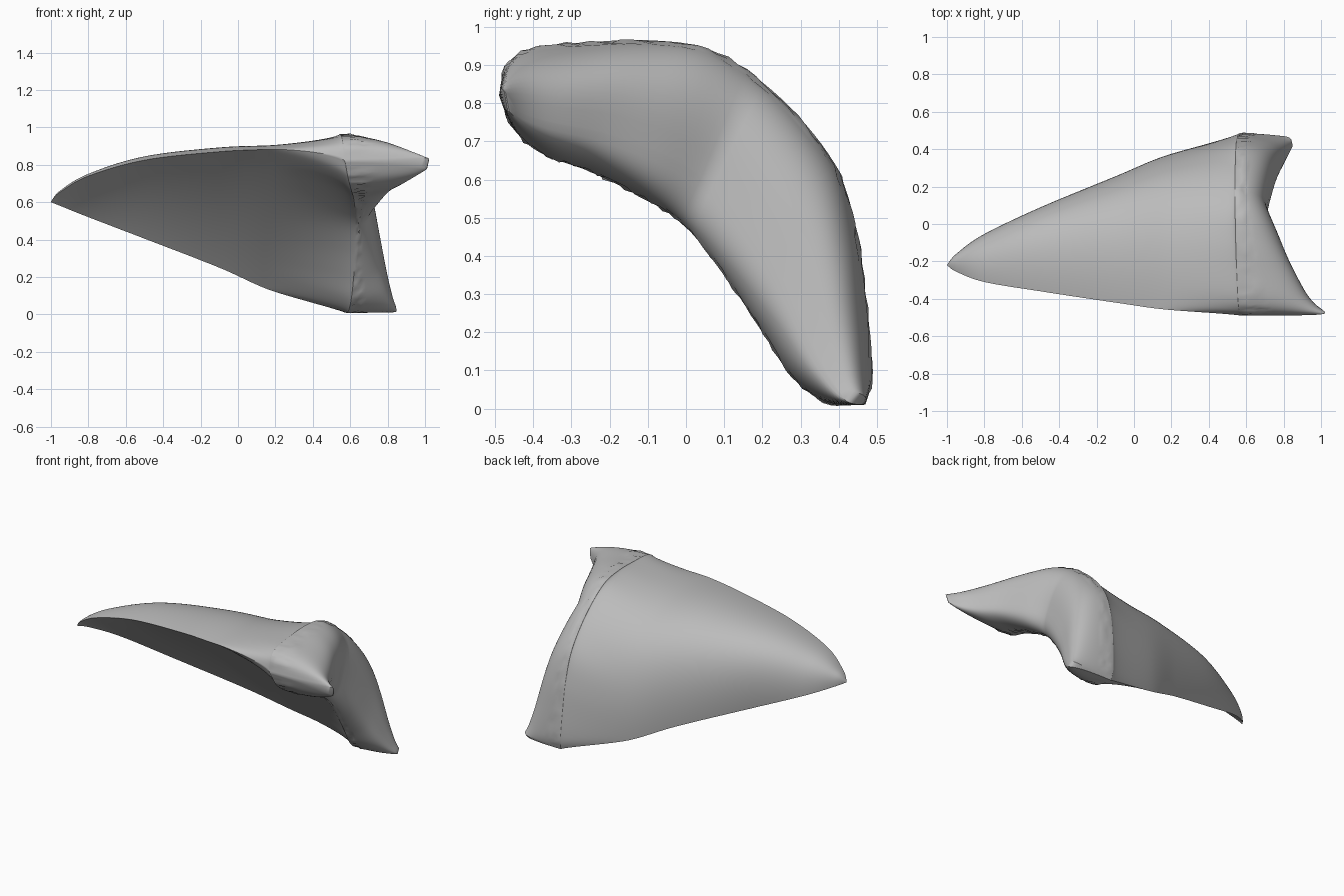
import bpy, bmesh, math, random
from mathutils import Vector

random.seed(4)
if "Cube" in bpy.data.objects:
    bpy.data.objects.remove(bpy.data.objects["Cube"], do_unlink=True)


def make_material(name, value):
    mat = bpy.data.materials.new(name)
    mat.use_nodes = True
    color = (value, value, value, 1)
    mat.diffuse_color = color
    mat.node_tree.nodes["Principled BSDF"].inputs["Base Color"].default_value = color
    return mat


grey = make_material("fossil grey", 0.5)

# Crown sections: x, first edge y z, second edge y z, outer bulge, inner hollow
SECTIONS = [
    (-1.0, -.22, .605, -.22, .60, 0, 0),
    (-.95, -.255, .655, -.16, .58, .045, .005),
    (-.8, -.31, .74, -.055, .52, .115, .01),
    (-.5, -.36, .825, .075, .405, .225, .02),
    (-.1, -.42, .87, .245, .25, .31, .03),
    (.2, -.46, .885, .37, .12, .36, .03),
    (.57, -.475, .91, .45, .03, .4, .05),
]
# Root cross-section (y, z), from the first lobe to the second
ROOT_OUTER = [(-.49, .82), (-.47, .9), (-.4, .945), (-.25, .96), (-.1, .965),
              (.05, .945), (.18, .87), (.3, .76), (.4, .62), (.45, .45),
              (.475, .25), (.485, .08), (.47, .01)]
ROOT_INNER = [(-.49, .82), (-.45, .73), (-.37, .665), (-.25, .62), (-.1, .545),
              (0, .475), (.1, .35), (.2, .2), (.28, .08), (.37, .015), (.47, .01)]
ACROSS = 64      # points over each face
STEPS = 14       # rings between sections
ROOT_RINGS = 18  # rings over the root end


def spline(rows, t):
    """Smooth curve through rows, t from 0 to 1."""
    last = len(rows) - 1
    i = min(int(t * last), last - 1)
    t = t * last - i
    a, b, c, d = [rows[max(0, min(last, i + k))] for k in (-1, 0, 1, 2)]
    return [0.5 * (2 * q + (r - p) * t + (2 * p - 5 * q + 4 * r - s) * t * t
                   + (3 * q - p - 3 * r + s) * t ** 3)
            for p, q, r, s in zip(a, b, c, d)]


def crown_point(row, u, outer):
    """Point on a lens-shaped section, u running between the cutting edges."""
    x, ya, za, yb, zb, bulge, hollow = row
    s = math.sin(math.pi * (u - .5))
    centre = Vector((x, (ya + yb) / 2, (za + zb) / 2))
    half = Vector((0, (yb - ya) / 2, (zb - za) / 2))
    normal = Vector((0, -half.z, half.y))
    if normal.length > 1e-6:
        normal.normalize()
    return centre + half * s + normal * (bulge if outer else hollow) * (1 - s * s)


def root_point(u, outer):
    """Point on the root rim; the inner rim sits further forward."""
    y, z = spline(ROOT_OUTER if outer else ROOT_INNER, u)
    return Vector((.57 + (-.03 if outer else .06) * math.sin(math.pi * u), y, z))


def root_end(u):
    """How far the root reaches: two lobes with a notch between."""
    s = 2 * u - 1
    return .71 + (.38 if s < 0 else .17) * abs(s) ** 1.2


# Crown rings, swelling into the root section
params = [(i / ACROSS, True) for i in range(ACROSS)]
params += [(1 - u, False) for u, _ in params]
rings = []
total = (len(SECTIONS) - 1) * STEPS
for i in range(total):
    row = spline(SECTIONS, i / total)
    f = max(0, min(1, (row[0] - .15) / .42))
    f = f * f * (3 - 2 * f)
    rings.append([crown_point(row, u, o).lerp(root_point(u, o), f) for u, o in params])

# Root rings round over from the rim to the lobed end
for j in range(ROOT_RINGS + 1):
    a = j / ROOT_RINGS * math.pi / 2
    squeeze = math.cos(a) ** .65 if j < ROOT_RINGS else .01
    ring = []
    for u, outer in params:
        v = .5 + (u - .5) * (1 - .2 * (1 - squeeze))
        core = root_point(v, False).lerp(root_point(v, True), .3)
        p = core.lerp(root_point(v, outer), squeeze)
        p.x += (root_end(v) - p.x) * math.sin(a)
        # Chipped enamel line along the rim
        if 1 <= j <= 3 and .05 < u < .95:
            p += Vector([random.uniform(-.005, .005) for _ in range(3)])
        ring.append(p)
    rings.append(ring)

bm = bmesh.new()
loops = [[bm.verts.new(p) for p in ring] for ring in rings]
count = len(params)
for r0, r1 in zip(loops, loops[1:]):
    for k in range(count):
        n = (k + 1) % count
        bm.faces.new((r0[k], r0[n], r1[n], r1[k]))
# Close the narrow end seam between the outer and inner faces
end = loops[-1]
for k in range(ACROSS):
    quad = [end[k], end[k + 1], end[(count - k - 1) % count], end[(count - k) % count]]
    bm.faces.new(list(dict.fromkeys(quad)))
bmesh.ops.remove_doubles(bm, verts=bm.verts, dist=.0005)
bmesh.ops.recalc_face_normals(bm, faces=bm.faces)
mesh = bpy.data.meshes.new("tooth")
bm.to_mesh(mesh)
bm.free()
tooth = bpy.data.objects.new("tooth", mesh)
bpy.context.collection.objects.link(tooth)
mesh.materials.append(grey)

bpy.ops.object.select_all(action='DESELECT')
tooth.select_set(True)
bpy.context.view_layer.objects.active = tooth
bpy.ops.object.shade_smooth_by_angle(angle=math.radians(40))
